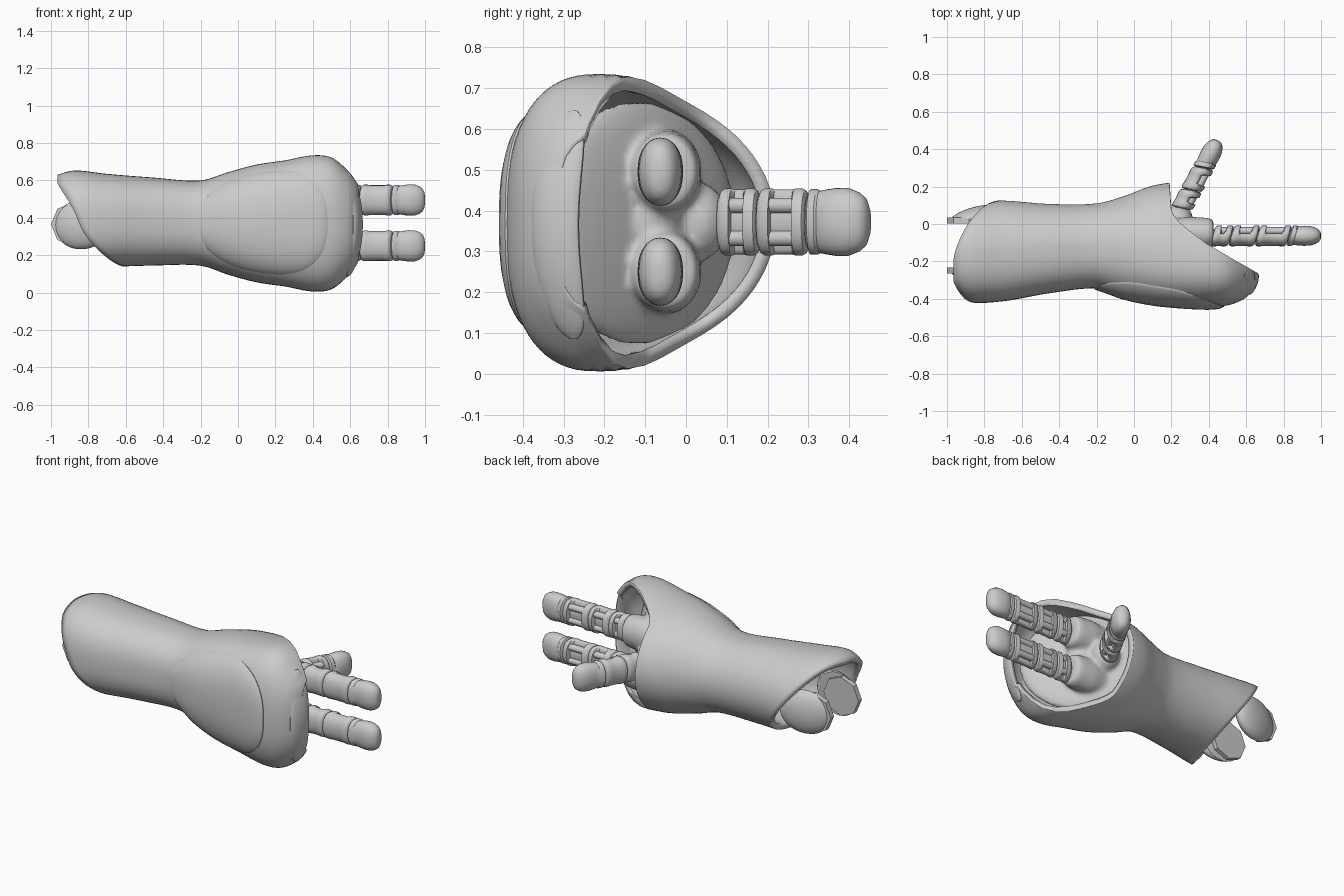
import bpy, bmesh
from math import sin, cos, pi, radians, copysign
from mathutils import Vector, Matrix

if "Cube" in bpy.data.objects:
    bpy.data.objects.remove(bpy.data.objects["Cube"])


def finish(name, bm, angle=40):
    bmesh.ops.recalc_face_normals(bm, faces=bm.faces)
    me = bpy.data.meshes.new(name)
    bm.to_mesh(me)
    bm.free()
    ob = bpy.data.objects.new(name, me)
    bpy.context.collection.objects.link(ob)
    bpy.ops.object.select_all(action='DESELECT')
    ob.select_set(True)
    bpy.context.view_layer.objects.active = ob
    bpy.ops.object.shade_smooth_by_angle(angle=radians(angle))
    return ob


def loft(bm, rings, caps=True):
    vs = [[bm.verts.new(p) for p in r] for r in rings]
    n = len(vs[0])
    for a, b in zip(vs, vs[1:]):
        for i in range(n):
            bm.faces.new((a[i], a[(i + 1) % n], b[(i + 1) % n], b[i]))
    if caps:
        bm.faces.new(vs[0])
        bm.faces.new(vs[-1])


def ball(bm, loc, size, rot=0):
    m = Matrix.Translation(loc) @ Matrix.Rotation(radians(rot), 4, 'Z') @ Matrix.Diagonal((*size, 1))
    bmesh.ops.create_uvsphere(bm, u_segments=32, v_segments=20, radius=1, matrix=m)


# Arm cross-sections: x, front y, widest y, back y, half height, centre z
ST = [(-.97, -.37, -.16, .10, .243, .385), (-.88, -.418, -.16, .12, .268, .385),
      (-.70, -.413, -.15, .125, .25, .385), (-.45, -.37, -.13, .107, .235, .38),
      (-.20, -.345, -.12, .11, .228, .372), (-.05, -.39, -.14, .15, .275, .37),
      (.10, -.42, -.17, .205, .315, .37), (.25, -.435, -.2, .222, .337, .37),
      (.40, -.442, -.21, .2, .364, .37), (.50, -.435, -.21, .15, .352, .37),
      (.58, -.405, -.21, .1, .29, .37), (.63, -.36, -.215, .05, .23, .37),
      (.66, -.29, -.22, 0, .18, .37)]


def section(x):
    x = min(max(x, ST[0][0]), ST[-1][0])
    i = max(k for k in range(len(ST) - 1) if ST[k][0] <= x)
    a, b = ST[i], ST[i + 1]
    p, q = ST[max(i - 1, 0)], ST[min(i + 2, len(ST) - 1)]
    d = b[0] - a[0]
    t = (x - a[0]) / d
    out = []
    for k in range(1, 6):
        ma = (b[k] - p[k]) / (b[0] - p[0]) * d
        mb = (q[k] - a[k]) / (q[0] - a[0]) * d
        out.append((2*t**3 - 3*t*t + 1) * a[k] + (t**3 - 2*t*t + t) * ma
                   + (3*t*t - 2*t**3) * b[k] + (t**3 - t*t) * mb)
    return out


def spow(v, e):
    return copysign(abs(v) ** e, v)


def shell_point(x, th):
    yf, cy, yb, h, zc = section(x)
    c, s = cos(th), sin(th)
    e = .8 if c > 0 else 1
    depth = cy - yf if c > 0 else yb - cy
    return Vector((x, cy - depth * spow(c, e), zc + h * spow(s, e)))


CUT = [(.185, .28), (.2, .06), (.25, 0), (.38, -.1), (.55, -.2), (.64, -.25), (.66, -.4)]


def cut_y(x):
    for (x0, y0), (x1, y1) in zip(CUT, CUT[1:]):
        if x <= x1:
            return y0 + (y1 - y0) * (x - x0) / (x1 - x0)
    return -1


def hand_end(th):
    x = .185
    while x < .655 and shell_point(x, th).y < cut_y(x):
        x += .001
    return x


# Hollow forearm and hand shell, slanted at the elbow, open over the palm
N, M = 72, 56
cols = []
for i in range(N):
    th = 2 * pi * i / N
    x0 = max(-.965, -.785 - .07 * cos(th) - .175 * sin(th))
    x1 = hand_end(th)
    cols.append([shell_point(x0 + (x1 - x0) * (1 - (1 - j / M) ** 1.5), th) for j in range(M + 1)])
bm = bmesh.new()
loft(bm, list(zip(*cols)), caps=False)
shell = finish("arm_shell", bm, 50)
sol = shell.modifiers.new("thickness", 'SOLIDIFY')
sol.thickness, sol.offset = .035, -1

# Raised plate on the back of the hand, following the shell
bm = bmesh.new()
rings = []
for r in (.04, .2, .4, .6, .75, .88, .95, .985, 1, 1.0):
    ring = []
    for i in range(64):
        a = 2 * pi * i / 64
        u, v = r * spow(cos(a), .83), r * spow(sin(a), .83)
        x, z = .135 + .345 * u, .375 + .27 * (1 + .17 * u) * v
        yf, cy, yb, h, zc = section(x)
        s = min(abs(z - zc) / h, .985)
        y = cy - (cy - yf) * (1 - s ** 2.5) ** .4
        lift = .03 if len(rings) == 9 else -.012 * (1 - r ** 14) - .005
        ring.append((x, y + lift, z))
    rings.append(ring)
loft(bm, rings)
finish("hand_back_plate", bm)

# Bowed knuckle pad at the front edge of the hand
bm = bmesh.new()
rings = []
for k in range(25):
    t = -cos(pi * k / 24)
    w = max(.02, (1 - abs(t) ** 3.5)) ** .5
    cx, cy = .638 - .05 * t * t, -.32 + .045 * t * t
    rings.append([(cx + .022 * w * cos(a) + .02 * w * sin(a), cy + .058 * w * sin(a), .365 + .28 * t)
                  for a in [2 * pi * i / 20 for i in range(20)]])
loft(bm, rings)
finish("knuckle_pad", bm)

# Palm: recessed bowl, finger sockets and thumb root blended together
bm = bmesh.new()
ball(bm, (.293, -.118, .37), (.335, .06, .3), -45)
ball(bm, (.22, -.06, .37), (.18, .085, .19), -15)
ball(bm, (.23, .03, .372), (.085, .075, .095))
for z in (.25, .495):
    loft(bm, [[(x, -.05 + .085 * s * cos(a), z + .1 * s * sin(a)) for a in
               [2 * pi * i / 28 for i in range(28)]]
              for x, s in ((.1, .8), (.3, 1.05), (.4, .97), (.425, .85))])
palm = finish("palm", bm, 60)
rm = palm.modifiers.new("blend", 'REMESH')
rm.mode, rm.voxel_size, rm.use_smooth_shade = 'VOXEL', .011, True
sm = palm.modifiers.new("soften", 'SMOOTH')
sm.factor, sm.iterations = .5, 8


# Jointed digits: collared links with open rods on the palm side, padded tip
def oval(m, x, back, inner, hz, slant=.3):
    pts = []
    for i in range(28):
        a = 2 * pi * i / 28
        y = -(back if cos(a) > 0 else inner) * spow(cos(a), .9)
        pts.append(m @ Vector((x + slant * y, y, hz * spow(sin(a), .9))))
    return pts


def digit(name, base, angle, joints, flip=1):
    m = (Matrix.Translation(base) @ Matrix.Rotation(radians(angle), 4, 'Z')
         @ Matrix.Diagonal((1, flip, 1, 1)))
    B, H = .056, .082
    bm = bmesh.new()
    for x0, x1 in zip(joints[:-2], joints[1:-1]):
        prof = [(0, .8, .8), (.006, .95, .95), (.014, 1, 1), (.034, 1, 1), (.042, .97, .3)]
        rows = [(x0 + .001 + d, b, p) for d, b, p in prof]
        rows += [(x1 - .001 - d, b, p) for d, b, p in reversed(prof)]
        loft(bm, [oval(m, x, B * b, B * p, H * b) for x, b, p in rows])
        for z in (-.04, .04):
            loft(bm, [[m @ Vector((x, .026 + .02 * cos(a), z + .02 * sin(a)))
                       for a in [2 * pi * i / 10 for i in range(10)]] for x in (x0 + .02, x1 - .02)])
    finish(name + "_links", bm)
    bm = bmesh.new()
    loft(bm, [oval(m, x, .036, .036, .055, 0) for x in (joints[0] - .03, joints[-2] + .03)])
    finish(name + "_core", bm)
    bm = bmesh.new()
    x0, x1 = joints[-2] + .001, joints[-1]
    # offset, depth scale, width scale
    rows = [(0, .8, .8), (.007, .98, .98), (.026, .98, .98), (.032, .88, .93), (.05, .92, .97),
            (.08, .96, 1.02)]
    rows = [(x0 + d, b, h) for d, b, h in rows]
    rows += [(x1 - .055, .92, 1.01), (x1 - .03, .78, .9), (x1 - .013, .6, .75), (x1 - .004, .4, .52), (x1, .15, .2)]
    loft(bm, [oval(m, x, B * b, B * b, H * h, .3 if x < x0 + .04 else 0) for x, b, h in rows])
    finish(name + "_tip", bm)


for label, z in (("lower", .25), ("upper", .495)):
    digit(label + "_finger", (.42, -.063, z), 0, [0, .1, .24, .41, .58])
digit("thumb", (.255, .083, .372), 62, [0, .11, .245, .412], -1)

# Elbow joint: a domed pad and flat octagonal disc on each side
for label, s in (("back", 1), ("front", -1)):
    bm = bmesh.new()
    ball(bm, (-.84, -.115 + s * .148, .362), (.16, .06, .13), s * 14)
    bmesh.ops.bisect_plane(bm, geom=bm.verts[:] + bm.edges[:] + bm.faces[:],
                           plane_co=(0, -.115 + s * .143, 0), plane_no=(0, -s, 0), clear_outer=True)
    bmesh.ops.holes_fill(bm, edges=bm.edges)
    finish(label + "_elbow_pad", bm)
    bm = bmesh.new()
    loft(bm, [[(-.882 + .118 * cos(a), -.115 + s * d, .365 + .118 * sin(a))
               for a in [pi * i / 4 for i in range(8)]] for d in (.118, .15)])
    finish(label + "_elbow_disc", bm, 20)
